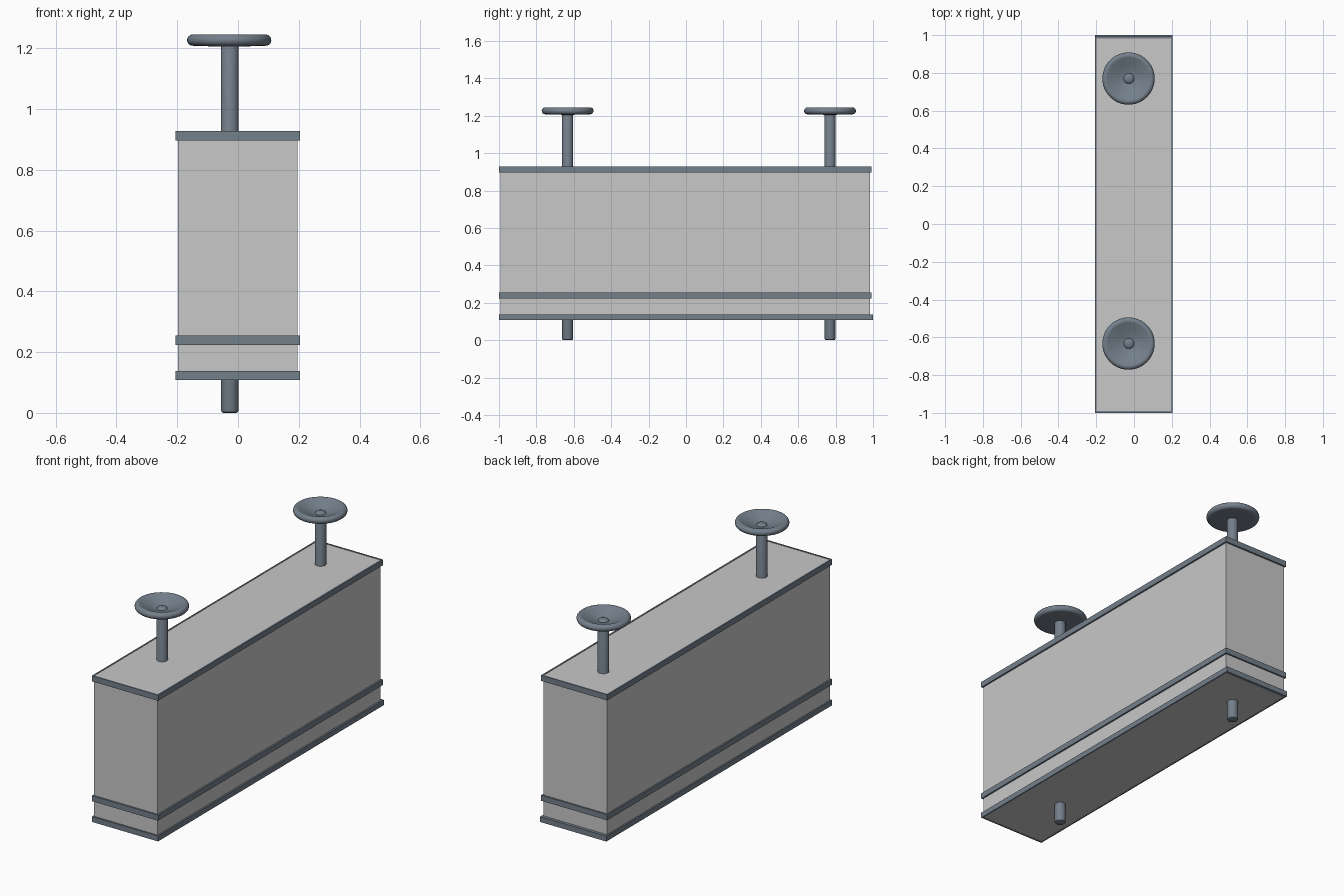
import bpy, bmesh, math

if "Cube" in bpy.data.objects:
    bpy.data.objects.remove(bpy.data.objects["Cube"])


def material(name, rgb):
    m = bpy.data.materials.new(name)
    m.diffuse_color = (*rgb, 1.0)
    m.use_nodes = True
    m.node_tree.nodes["Principled BSDF"].inputs["Base Color"].default_value = m.diffuse_color
    return m


LIGHT = material("light_grey", (0.58, 0.58, 0.58))
METAL = material("blue_grey_metal", (0.175, 0.215, 0.26))


def finish(name, bm, mat, smooth=False):
    bmesh.ops.recalc_face_normals(bm, faces=bm.faces[:])
    me = bpy.data.meshes.new(name)
    bm.to_mesh(me)
    bm.free()
    ob = bpy.data.objects.new(name, me)
    bpy.context.collection.objects.link(ob)
    me.materials.append(mat)
    if smooth:
        bpy.ops.object.select_all(action='DESELECT')
        ob.select_set(True)
        bpy.context.view_layer.objects.active = ob
        bpy.ops.object.shade_smooth_by_angle(angle=math.radians(40))
    return ob


def rect(bm, x0, x1, y0, y1, z):
    return [bm.verts.new(p) for p in
            ((x0, y0, z), (x1, y0, z), (x1, y1, z), (x0, y1, z))]


def box(name, x0, x1, y0, y1, z0, z1, mat):
    bm = bmesh.new()
    a, b = rect(bm, x0, x1, y0, y1, z0), rect(bm, x0, x1, y0, y1, z1)
    bm.faces.new(a)
    bm.faces.new(b)
    for i in range(4):
        j = (i + 1) % 4
        bm.faces.new((a[i], a[j], b[j], b[i]))
    return finish(name, bm, mat)


def frame(name, outer, inner, z0, z1, mat):
    # rectangular ring wrapped around the body
    bm = bmesh.new()
    loops = [rect(bm, *outer, z0), rect(bm, *outer, z1),
             rect(bm, *inner, z1), rect(bm, *inner, z0)]
    for k in range(4):
        a, b = loops[k], loops[(k + 1) % 4]
        for i in range(4):
            j = (i + 1) % 4
            bm.faces.new((a[i], a[j], b[j], b[i]))
    return finish(name, bm, mat)


def lathe(name, profile, x, y, mat, sides=48):
    # revolve (radius, z) points about a vertical axis
    bm = bmesh.new()
    vs = [bm.verts.new((r, 0, z)) for r, z in profile]
    es = [bm.edges.new(p) for p in zip(vs, vs[1:])]
    bmesh.ops.spin(bm, geom=vs + es, cent=(0, 0, 0), axis=(0, 0, 1),
                   angle=2 * math.pi, steps=sides, use_duplicate=False)
    bmesh.ops.remove_doubles(bm, verts=bm.verts[:], dist=1e-5)
    bmesh.ops.translate(bm, verts=bm.verts[:], vec=(x, y, 0))
    return finish(name, bm, mat, True)


# Main body
BODY = (-0.198, 0.195, -0.991, 0.983)
box("body", *BODY, 0.109, 0.926, LIGHT)

# Trim bands around the body
frame("top_band", (-0.206, 0.204, -1.0, 0.992), BODY, 0.896, 0.928, METAL)
frame("middle_band", (-0.206, 0.204, -1.0, 0.992), BODY, 0.224, 0.255, METAL)
frame("bottom_band", (-0.206, 0.204, -1.0, 1.0), BODY, 0.108, 0.138, METAL)

# Dished disc profile: flat underside, rounded rim, concave top
RIM_R, RIM_Z, RIM_T = 0.120, 1.2265, 0.0185
disc = [(0, 1.205), (0.06, 1.206)]
for i in range(15):
    a = math.radians(-90 + i * 15)
    disc.append((RIM_R + RIM_T * math.cos(a), RIM_Z + RIM_T * math.sin(a)))
disc += [(0.085, 1.232), (0.06, 1.222), (0.04, 1.215), (0.02, 1.211), (0, 1.211)]

# Rod profile with softened ends
R = 0.029
rod = [(0, 0), (R - 0.008, 0), (R - 0.002, 0.003), (R, 0.009), (R, 1.209),
       (R - 0.003, 1.216), (R - 0.011, 1.222), (0, 1.224)]

for label, y in (("front", -0.633), ("back", 0.770)):
    lathe(label + "_rod", rod, -0.027, y, METAL, 32)
    lathe(label + "_disc", disc, -0.029, y, METAL)
